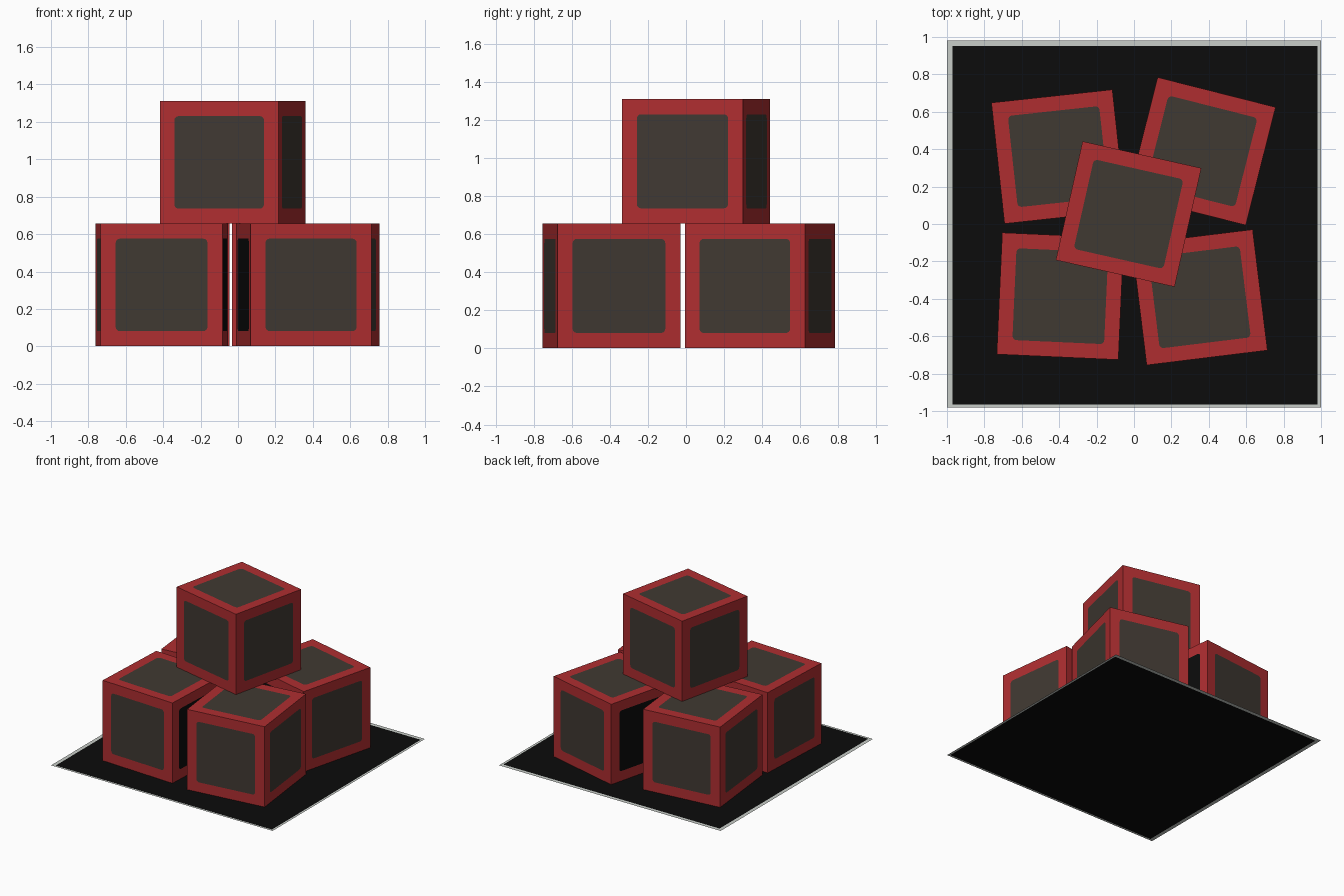
import bpy, bmesh, math
from mathutils import Matrix, Vector

if "Cube" in bpy.data.objects:
    bpy.data.objects.remove(bpy.data.objects["Cube"])


def material(name, rgb):
    m = bpy.data.materials.new(name)
    m.diffuse_color = (*rgb, 1)
    m.use_nodes = True
    m.node_tree.nodes["Principled BSDF"].inputs["Base Color"].default_value = m.diffuse_color
    return m


RED = material("red_frame", (0.43, 0.027, 0.030))
PANEL = material("brown_grey_panel", (0.051, 0.041, 0.032))
BLACK = material("black", (0.0035, 0.0035, 0.0035))
RIM = material("pale_rim", (0.58, 0.61, 0.58))

SIZE, HEIGHT = 0.651, 0.655
INSET, RADIUS, STEPS = 0.08, 0.022, 4

# rotations taking the +z face to each side of the cube
SIDES = {
    "top": Matrix.Identity(3),
    "bottom": Matrix.Rotation(math.pi, 3, 'X'),
    "front": Matrix.Rotation(math.pi / 2, 3, 'X'),
}
for i, side in enumerate(("right", "back", "left"), 1):
    SIDES[side] = Matrix.Rotation(i * math.pi / 2, 3, 'Z') @ SIDES["front"]


def crate(name, x, y, z, angle, dark_sides):
    """Cube whose six faces each carry a flush rounded panel."""
    bm = bmesh.new()
    h = SIZE / 2
    c = h - INSET - RADIUS
    for side, rot in SIDES.items():
        outer, corners = [], []
        for k in range(4):
            a = math.pi / 4 + k * math.pi / 2
            sx, sy = round(math.cos(a) * 1.5), round(math.sin(a) * 1.5)
            outer.append(bm.verts.new(rot @ Vector((sx * h, sy * h, h))))
            arc = []
            for s in range(STEPS + 1):
                t = k * math.pi / 2 + s / STEPS * math.pi / 2
                p = Vector((sx * c + RADIUS * math.cos(t),
                            sy * c + RADIUS * math.sin(t), h))
                arc.append(bm.verts.new(rot @ p))
            corners.append(arc)
        # panel
        f = bm.faces.new([v for arc in corners for v in arc])
        f.material_index = 2 if side in dark_sides else 1
        # frame strips, split at the middle of each rounded corner
        mid = STEPS // 2
        for k in range(4):
            n = (k + 1) % 4
            inner = corners[k][mid:] + corners[n][:mid + 1]
            bm.faces.new([outer[k], outer[n]] + inner[::-1])
    bmesh.ops.remove_doubles(bm, verts=bm.verts, dist=0.0001)
    bmesh.ops.scale(bm, vec=(1, 1, HEIGHT / SIZE), verts=bm.verts)
    me = bpy.data.meshes.new(name)
    bm.to_mesh(me)
    bm.free()
    for m in (RED, PANEL, BLACK):
        me.materials.append(m)
    ob = bpy.data.objects.new(name, me)
    ob.location = (x, y, z + HEIGHT / 2)
    ob.rotation_euler.z = math.radians(angle)
    bpy.context.collection.objects.link(ob)


# four lower crates (panels in the narrow gaps are black) and one on top
crate("back_left_crate", -0.404, 0.360, 0.001, 6.2, ("right", "front", "bottom"))
crate("back_right_crate", 0.362, 0.389, 0.001, -14.2, ("left", "front", "bottom"))
crate("front_left_crate", -0.394, -0.386, 0.001, -2.6, ("right", "back", "bottom"))
crate("front_right_crate", 0.351, -0.392, 0.001, 7.0, ("left", "back", "bottom"))
crate("top_crate", -0.029, 0.053, HEIGHT + 0.001, -12.7, ("bottom",))

# thin ground sheet with a pale rim
bm = bmesh.new()


def ring(x0, x1, y0, y1):
    return [bm.verts.new((x, y, 0)) for x, y in
            ((x0, y0), (x1, y0), (x1, y1), (x0, y1))]


out = ring(-1, 1, -0.982, 0.982)
inn = ring(-0.97, 0.982, -0.965, 0.952)
bm.faces.new(inn)
for k in range(4):
    n = (k + 1) % 4
    bm.faces.new((out[k], out[n], inn[n], inn[k])).material_index = 1
me = bpy.data.meshes.new("ground_sheet")
bm.to_mesh(me)
bm.free()
me.materials.append(BLACK)
me.materials.append(RIM)
bpy.context.collection.objects.link(bpy.data.objects.new("ground_sheet", me))
